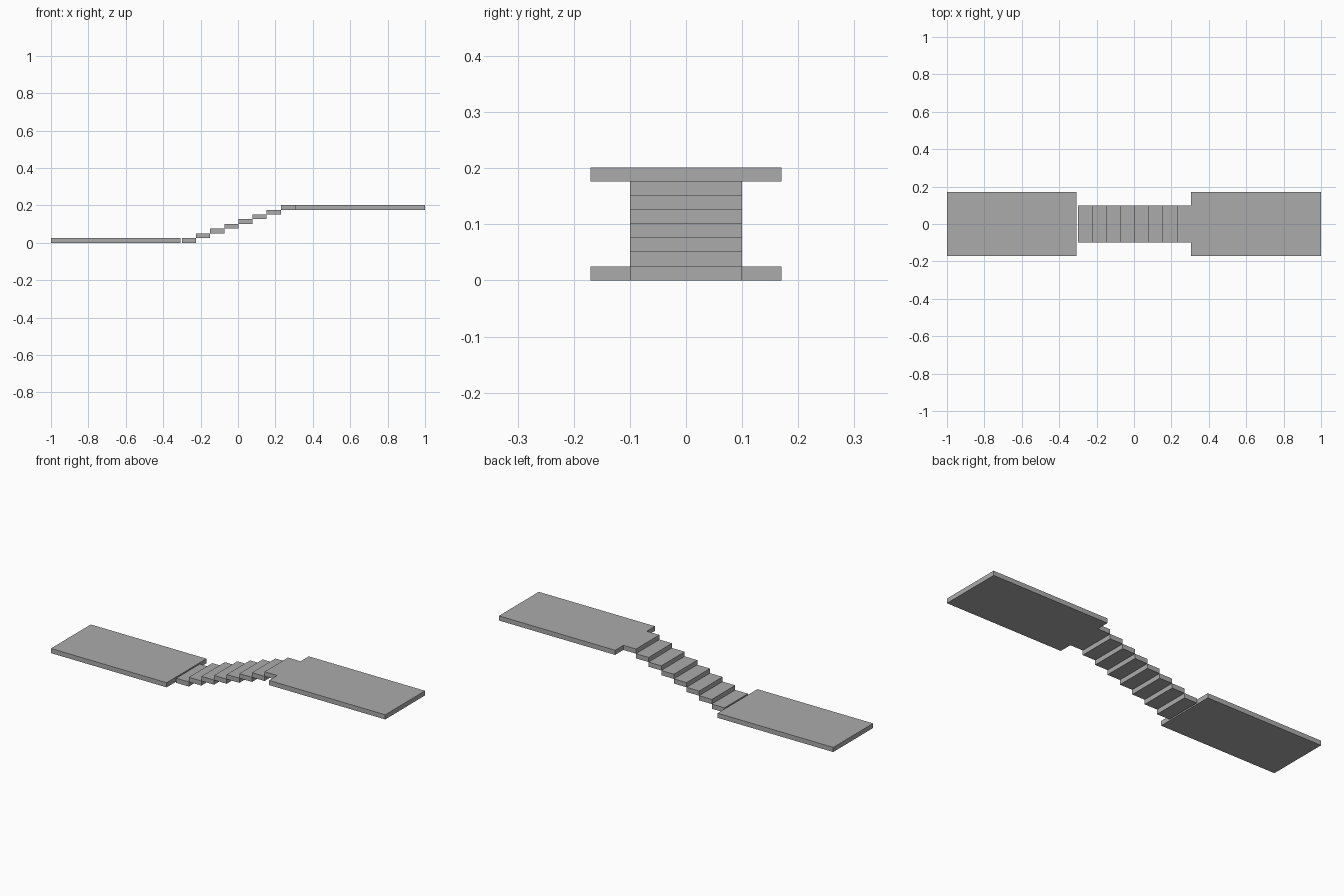
import bpy

cube = bpy.data.objects.get("Cube")
if cube:
    bpy.data.objects.remove(cube, do_unlink=True)

# Single plain grey
grey = bpy.data.materials.new("plain_grey")
grey.use_nodes = True
color = (0.41, 0.41, 0.41, 1)
grey.diffuse_color = color
grey.node_tree.nodes["Principled BSDF"].inputs["Base Color"].default_value = color

THICK = 0.0252
STEPS = 8
FIRST = -0.30
TREAD = 0.0756


def slab(name, x0, x1, half_width, level):
    """Flat box from x0 to x1, resting at the given step level."""
    bpy.ops.mesh.primitive_cube_add(
        size=1, location=((x0 + x1) / 2, 0, (level + 0.5) * THICK))
    obj = bpy.context.object
    obj.name = name
    obj.scale = (x1 - x0, 2 * half_width, THICK)
    bpy.ops.object.transform_apply(location=False, rotation=False, scale=True)
    obj.data.materials.append(grey)


# Landings at both ends
slab("lower_landing", -1, -0.308, 0.17, 0)
slab("upper_landing", FIRST + STEPS * TREAD, 1, 0.17, STEPS - 1)

# Floating stair treads rising toward +x
for i in range(STEPS):
    x = FIRST + i * TREAD
    slab(f"step_{i + 1}", x, x + TREAD, 0.10, i)
